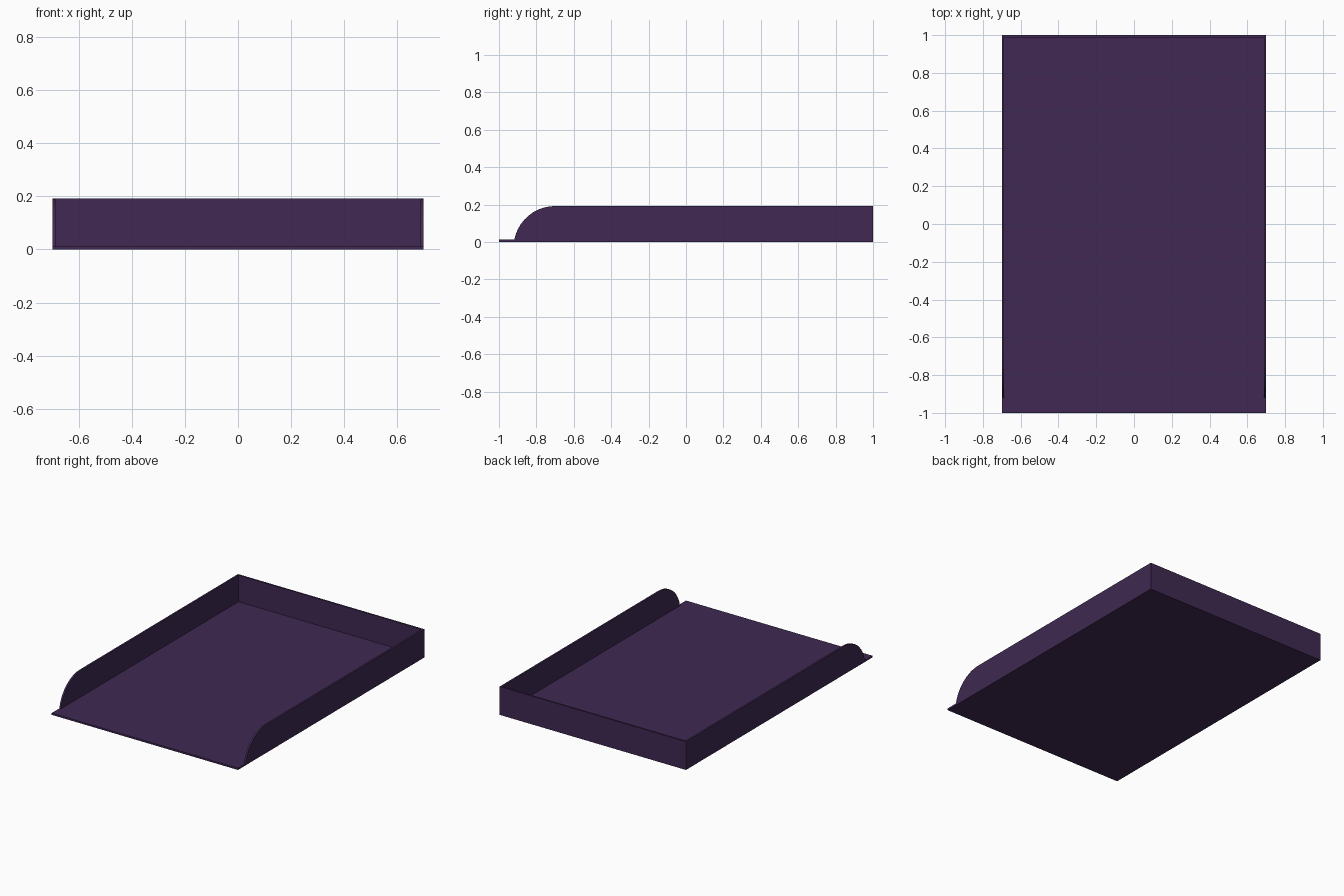
import bpy, bmesh, math

if "Cube" in bpy.data.objects:
    bpy.data.objects.remove(bpy.data.objects["Cube"])

W, L, H, T = 0.70, 1.0, 0.192, 0.012   # half width, half length, height, sheet thickness

mat = bpy.data.materials.new("dark_purple")
mat.diffuse_color = (0.050, 0.022, 0.085, 1)
mat.use_nodes = True
mat.node_tree.nodes["Principled BSDF"].inputs["Base Color"].default_value = mat.diffuse_color


def extrude_profile(name, points, vec):
    """Flat polygon pushed along vec into a solid plate."""
    bm = bmesh.new()
    face = bm.faces.new([bm.verts.new(p) for p in points])
    ext = bmesh.ops.extrude_face_region(bm, geom=[face], use_keep_orig=True)
    moved = [g for g in ext["geom"] if isinstance(g, bmesh.types.BMVert)]
    bmesh.ops.translate(bm, verts=moved, vec=vec)
    bmesh.ops.recalc_face_normals(bm, faces=bm.faces[:])
    me = bpy.data.meshes.new(name)
    bm.to_mesh(me)
    bm.free()
    me.materials.append(mat)
    ob = bpy.data.objects.new(name, me)
    bpy.context.collection.objects.link(ob)
    return ob


# Floor sheet
extrude_profile("tray_floor", [(-W, -L, 0), (W, -L, 0), (W, L, 0), (-W, L, 0)], (0, 0, T))

# Back wall, standing on the floor between the sides
x = W - T
extrude_profile("back_wall", [(-x, L, T), (x, L, T), (x, L, H), (-x, L, H)], (0, -T, 0))

# Side walls with a rounded front end, mirrored across x
R, cy = 0.222, -0.70
cz = H - R
start = math.asin((T - cz) / R)
N = 10
arc = []
for i in range(N + 1):
    a = start + (math.pi / 2 - start) * i / N
    arc.append((W, cy - R * math.cos(a), cz + R * math.sin(a)))
side = extrude_profile("side_walls", arc + [(W, L, H), (W, L, T)], (-T, 0, 0))
side.modifiers.new("mirror", 'MIRROR').use_axis[0] = True
